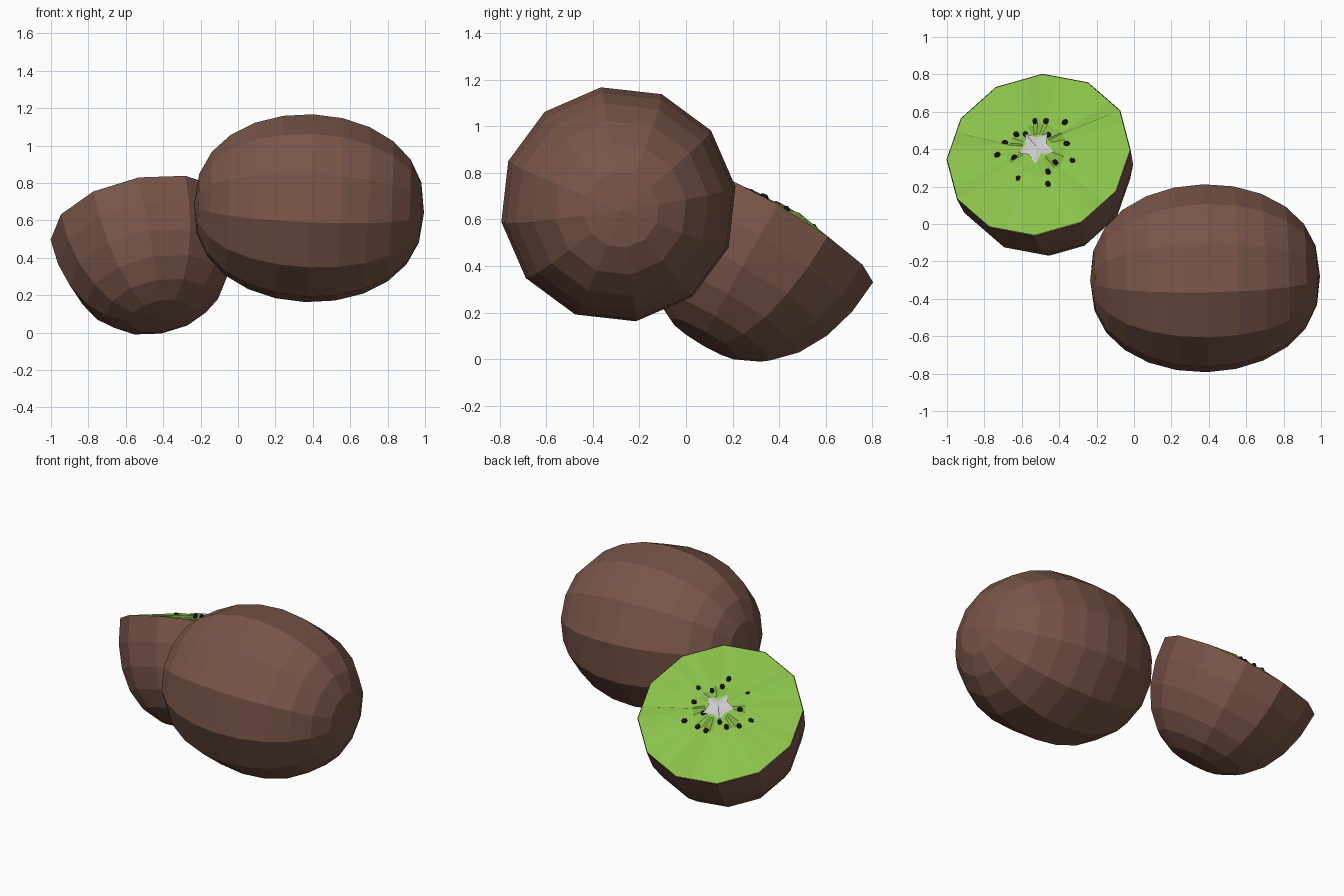
import bpy, bmesh, math, random
from mathutils import Vector, Matrix

if "Cube" in bpy.data.objects:
    bpy.data.objects.remove(bpy.data.objects["Cube"])

random.seed(4)
SIDES = 12


def material(name, rgb):
    m = bpy.data.materials.new(name)
    m.diffuse_color = (*rgb, 1)
    m.use_nodes = True
    m.node_tree.nodes["Principled BSDF"].inputs["Base Color"].default_value = m.diffuse_color
    return m


brown = material("brown skin", (0.19, 0.09, 0.065))
green = material("green flesh", (0.26, 0.54, 0.07))
black = material("black seed", (0.01, 0.01, 0.01))


def frame(origin, axis, side):
    """Matrix with local z along axis and local x towards side."""
    z = Vector(axis).normalized()
    x = Vector(side)
    x = (x - z * x.dot(z)).normalized()
    return Matrix.Translation(origin) @ Matrix((x, z.cross(x), z)).transposed().to_4x4()


def lathe(name, profile, matrix, mat=None, sides=SIDES, crease=0.0):
    """Revolve (radius, height) points; a zero radius makes a pole."""
    bm = bmesh.new()
    rings = []
    for i, (r, h) in enumerate(profile):
        if r < 1e-6:
            rings.append([bm.verts.new((0, 0, h))] * sides)
            continue
        ring = []
        for k in range(sides):
            a = math.tau * k / sides
            dh = random.uniform(-crease, crease * 0.4) if i == 1 else 0
            ring.append(bm.verts.new((r * math.cos(a), r * math.sin(a), h + dh)))
        rings.append(ring)
    for a, b in zip(rings, rings[1:]):
        for k in range(sides):
            n = (k + 1) % sides
            corners = list(dict.fromkeys((a[k], a[n], b[n], b[k])))
            bm.faces.new(corners)
    bm.transform(matrix)
    bmesh.ops.recalc_face_normals(bm, faces=bm.faces)
    me = bpy.data.meshes.new(name)
    bm.to_mesh(me)
    bm.free()
    ob = bpy.data.objects.new(name, me)
    bpy.context.collection.objects.link(ob)
    if mat:
        me.materials.append(mat)
    return ob


def arc(radius, length, start, end, step=15, fullness=1.0):
    """Ellipse profile between two latitudes; fullness below 1 fattens it."""
    pts = []
    for d in range(start, end + 1, step):
        a = math.radians(d)
        r = 0 if abs(d) == 90 else radius * math.cos(a) ** fullness
        pts.append((r, length * math.sin(a)))
    return pts


# Whole fruit lying along x
whole = frame((0.38, -0.29, 0.665), (1, 0.02, -0.04), (0, -0.149, 0.989))
lathe("whole_fruit", arc(0.508, 0.615, -90, 90, fullness=0.84), whole, brown)

# Half fruit, its cut tilted to the back
centre = Vector((-0.51, 0.37, 0.58))
normal = Vector((-0.2, 0.586, 1))
half = frame(centre, normal, (0.02, 0.43, -0.246))
lathe("half_fruit_skin", arc(0.5, 0.6, -90, 0, fullness=0.8), half, brown)

# Domed cut face with radial creases
DOME = 0.09
flesh = lathe("flesh", [(0.497, 0), (0.16, 0.066), (0.08, 0.078), (0, 0.085)],
              half, green, sides=36, crease=0.03)

# Trim the flesh rim so it follows the twelve-sided skin
inv = half.inverted()
for v in flesh.data.vertices:
    p = inv @ v.co
    if p.xy.length > 0.45:
        a = math.atan2(p.y, p.x) % (math.tau / SIDES) - math.pi / SIDES
        r = 0.497 * math.cos(math.pi / SIDES) / math.cos(a)
        p.xy = p.xy.normalized() * r
        v.co = half @ p

# Pale faceted core
bm = bmesh.new()
tip = bm.verts.new((0, 0, DOME + 0.008))
star = []
for k in range(10):
    a = math.tau * k / 10
    r = 0.1 if k % 2 else 0.06
    h = 0.084 + random.uniform(-0.008, 0.008)
    star.append(bm.verts.new((r * math.cos(a), r * math.sin(a), h)))
for k in range(10):
    bm.faces.new((tip, star[k], star[(k + 1) % 10]))
bm.transform(half)
me = bpy.data.meshes.new("core")
bm.to_mesh(me)
bm.free()
bpy.context.collection.objects.link(bpy.data.objects.new("core", me))

# Seeds scattered around the core, placed by their position from above
seeds = [(-.63, .48), (-.58, .48), (-.53, .55), (-.47, .55), (-.46, .475),
         (-.37, .545), (-.36, .43), (-.33, .34), (-.42, .33), (-.46, .28),
         (-.46, .215), (-.62, .245), (-.64, .355), (-.73, .37), (-.69, .435)]
for i, (x, y) in enumerate(seeds):
    r = math.hypot(x + 0.53, y - 0.42)
    plane = centre.z + 0.2 * (x - centre.x) - 0.586 * (y - centre.y)
    z = plane + normal.length * DOME * (1 - r / 0.5)
    out = Vector((x + 0.53, y - 0.42, 0.2 * (x + 0.53) - 0.586 * (y - 0.42)))
    lathe(f"seed_{i + 1}", arc(0.015, 0.018, -90, 90, 45),
          frame((x, y, z), out, normal), black, sides=6)
